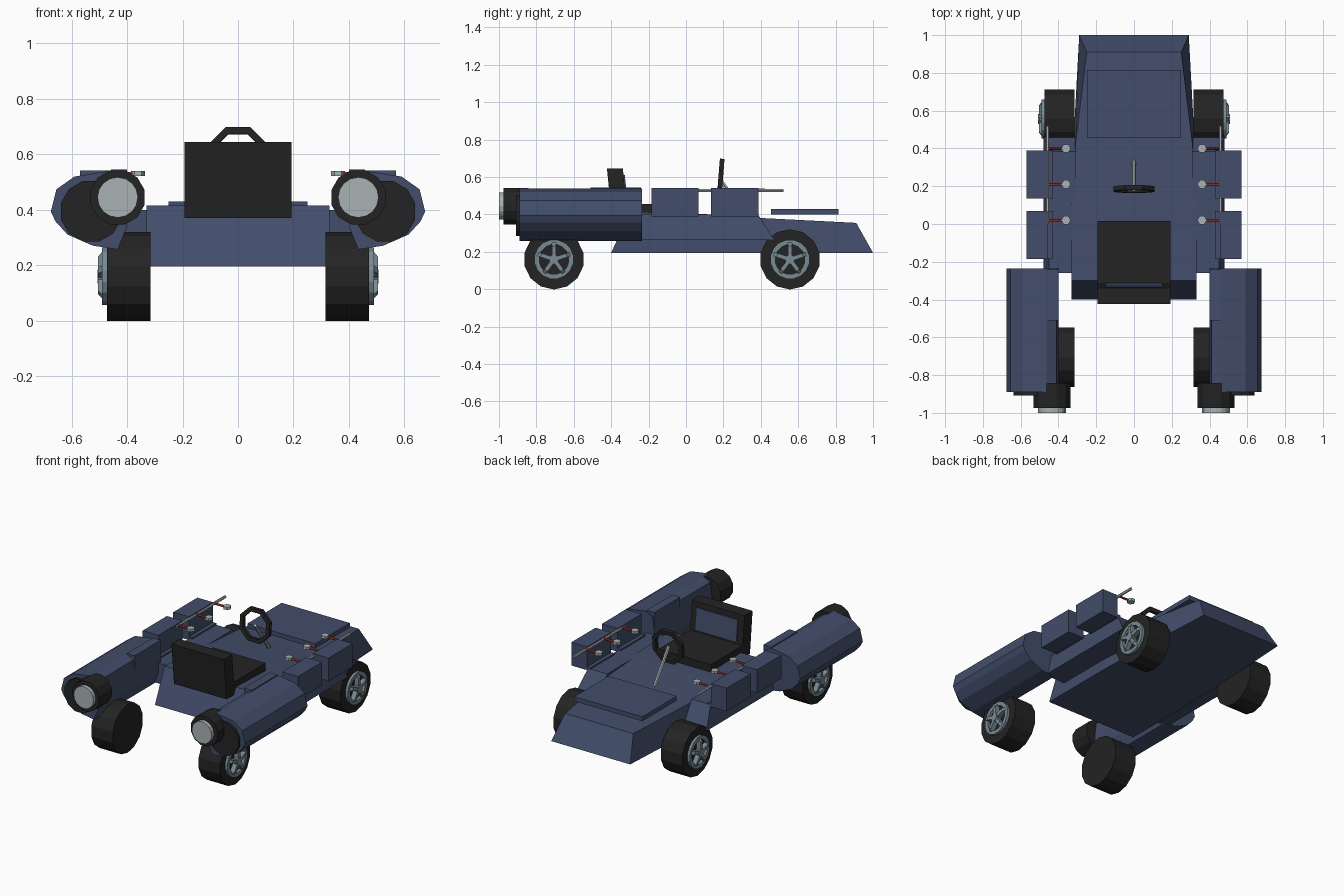
import bpy, bmesh, math
from mathutils import Vector, Matrix

if "Cube" in bpy.data.objects:
    bpy.data.objects.remove(bpy.data.objects["Cube"])


def material(name, rgb):
    m = bpy.data.materials.new(name)
    m.diffuse_color = (*rgb, 1)
    m.use_nodes = True
    m.node_tree.nodes["Principled BSDF"].inputs["Base Color"].default_value = m.diffuse_color
    return m


BLUE = material("navy_paint", (0.055, 0.075, 0.145))
BLACK = material("black_rubber", (0.017, 0.017, 0.017))
GREY = material("light_metal", (0.40, 0.45, 0.46))
STEEL = material("rim_steel", (0.19, 0.26, 0.29))
RED = material("red_lever", (0.42, 0.04, 0.025))


def finish(name, bm, mat):
    bmesh.ops.recalc_face_normals(bm, faces=bm.faces)
    me = bpy.data.meshes.new(name)
    bm.to_mesh(me)
    bm.free()
    me.materials.append(mat)
    ob = bpy.data.objects.new(name, me)
    bpy.context.collection.objects.link(ob)
    return ob


def loft(name, rings, mat, closed=False):
    """Skin a list of equal-length point rings; cap the ends unless closed."""
    bm = bmesh.new()
    vs = [[bm.verts.new(p) for p in r] for r in rings]
    n = len(vs[0])
    pairs = list(zip(vs, vs[1:])) + ([(vs[-1], vs[0])] if closed else [])
    for a, b in pairs:
        for i in range(n):
            j = (i + 1) % n
            bm.faces.new((a[i], a[j], b[j], b[i]))
    if not closed:
        bm.faces.new(vs[0])
        bm.faces.new(vs[-1])
    return finish(name, bm, mat)


def box(name, x, y, z, mat):
    rings = [[(x[0], v, z[0]), (x[1], v, z[0]), (x[1], v, z[1]), (x[0], v, z[1])] for v in y]
    return loft(name, rings, mat)


def rod(name, a, b, r, sides, mat, turn=0.0):
    """Cylinder from a to b."""
    a, b = Vector(a), Vector(b)
    q = (b - a).to_track_quat('Z', 'Y')
    rings = []
    for p in (a, b):
        rings.append([p + q @ Vector((r * math.cos(turn + t * math.tau / sides),
                                      r * math.sin(turn + t * math.tau / sides), 0))
                      for t in range(sides)])
    return loft(name, rings, mat)


def ring(name, c, axis, r_in, r_out, depth, sides, mat):
    """Square-section ring around an axis."""
    q = Vector(axis).to_track_quat('Z', 'Y')
    rings = []
    for k in range(sides):
        t = (k + 0.5) * math.tau / sides
        d = Vector((math.cos(t), math.sin(t), 0))
        rings.append([Vector(c) + q @ (d * r + Vector((0, 0, h)))
                      for r, h in ((r_in, -depth / 2), (r_out, -depth / 2),
                                   (r_out, depth / 2), (r_in, depth / 2))])
    return loft(name, rings, mat, closed=True)


# Wedge body: bottom (y, half width) and top (y, z, half width) per section
sections = [(-0.40, 0.33, -0.30, 0.415, 0.33), (0.10, 0.33, 0.10, 0.402, 0.33),
            (0.45, 0.32, 0.42, 0.38, 0.31), (1.0, 0.29, 0.91, 0.355, 0.25)]
loft("body", [[(-wb, yb, 0.195), (wb, yb, 0.195), (wt, yt, zt), (-wt, yt, zt)]
              for yb, wb, yt, zt, wt in sections], BLUE)
box("hood_plate", (-0.25, 0.25), (0.455, 0.815), (0.40, 0.43), BLUE)

# Seat
box("seat_cushion", (-0.193, 0.193), (-0.39, 0.015), (0.37, 0.455), BLACK)


def leaning(name, hw, y0, y1, z0, z1, mat):
    lean = lambda z: -0.1 * (z - 0.37)
    loft(name, [[(x, y0 + lean(z0), z0), (x, y1 + lean(z0), z0),
                 (x, y1 + lean(z1), z1), (x, y0 + lean(z1), z1)] for x in (-hw, hw)], mat)


leaning("seat_back", 0.193, -0.395, -0.31, 0.37, 0.645, BLACK)
leaning("seat_back_panel", 0.15, -0.312, -0.303, 0.47, 0.61, BLUE)

# Steering wheel and column
ring("steering_wheel", (0, 0.185, 0.59), (0, -1, 0.08), 0.09, 0.117, 0.025, 8, BLACK)
rod("steering_column", (0, 0.18, 0.59), (0, 0.33, 0.38), 0.011, 6, GREY)

# Engine pod cross-section (x, z) for the right side
POD = [(0.434, 0.257), (0.524, 0.271), (0.615, 0.311), (0.658, 0.358), (0.675, 0.394),
       (0.655, 0.474), (0.59, 0.52), (0.463, 0.54), (0.41, 0.515), (0.40, 0.43), (0.40, 0.34)]

for s, side in ((-1, "left"), (1, "right")):
    def sbox(name, x, y, z, mat):
        box(f"{side}_{name}", (s * x[0], s * x[1]), y, z, mat)

    # Side fender with sloped ends and outer wall
    loft(f"{side}_fender",
         [[(s * 0.31, yb, 0.265), (s * 0.48, yb, 0.265), (s * 0.45, yt, 0.40), (s * 0.31, yt, 0.40)]
          for yb, yt in ((-0.26, -0.26), (0.47, 0.385))], BLUE)

    # Engine pod, back plate and thruster
    loft(f"{side}_engine_pod", [[(s * x, y, z) for x, z in POD] for y in (-0.89, -0.235)], BLUE)
    rod(f"{side}_pod_back_plate", (s * 0.53, -0.908, 0.395), (s * 0.53, -0.88, 0.395),
        0.113, 12, BLACK, math.pi / 12)
    rod(f"{side}_thruster", (s * 0.434, -0.975, 0.445), (s * 0.434, -0.842, 0.445),
        0.101, 12, BLACK, math.pi / 12)
    rod(f"{side}_thruster_nozzle", (s * 0.434, -1.0, 0.445), (s * 0.434, -0.97, 0.445),
        0.073, 16, GREY)
    sbox("pod_rail", (0.40, 0.458), (-0.51, -0.24), (0.46, 0.545), BLUE)

    # Equipment boxes
    for i, (y0, y1) in enumerate(((-0.185, 0.068), (0.135, 0.388))):
        sbox(f"side_box_{i}", (0.455, 0.57), (y0, y1), (0.388, 0.542), BLUE)
        sbox(f"box_bracket_{i}", (0.43, 0.46), (y0, y1), (0.385, 0.41), BLUE)

    # Lever rail and three levers
    rod(f"{side}_lever_rail", (s * 0.458, 0.0, 0.528), (s * 0.458, 0.52, 0.528), 0.009, 6, GREY)
    for i, y in enumerate((0.02, 0.21, 0.40)):
        rod(f"{side}_lever_{i}", (s * 0.455, y, 0.53), (s * 0.365, y, 0.53), 0.007, 6, RED)
        rod(f"{side}_lever_knob_{i}", (s * 0.36, y, 0.522), (s * 0.36, y, 0.54), 0.025, 6, GREY)

    # Wheels with five-spoke rims on the outside
    for end, y in (("front", -0.706), ("rear", 0.556)):
        name = f"{side}_{end}"
        c = lambda x, dy=0, dz=0: (s * x, y + dy, 0.16 + dz)
        rod(f"{name}_tire", c(0.315), c(0.473), 0.161, 14, BLACK, math.pi / 14)
        ring(f"{name}_rim", c(0.479), (s, 0, 0), 0.08, 0.106, 0.022, 16, STEEL)
        rod(f"{name}_hub", c(0.465), c(0.507), 0.026, 10, STEEL)
        for k in range(5):
            t = math.pi / 2 + k * math.tau / 5
            u, v = math.cos(t), math.sin(t)
            rings = [[c(x, u * r - v * w, v * r + u * w)
                      for x, w in ((0.468, -0.011), (top, -0.011), (top, 0.011), (0.468, 0.011))]
                     for r, top in ((0.01, 0.504), (0.072, 0.504), (0.09, 0.489))]
            loft(f"{name}_spoke_{k}", rings, STEEL)
